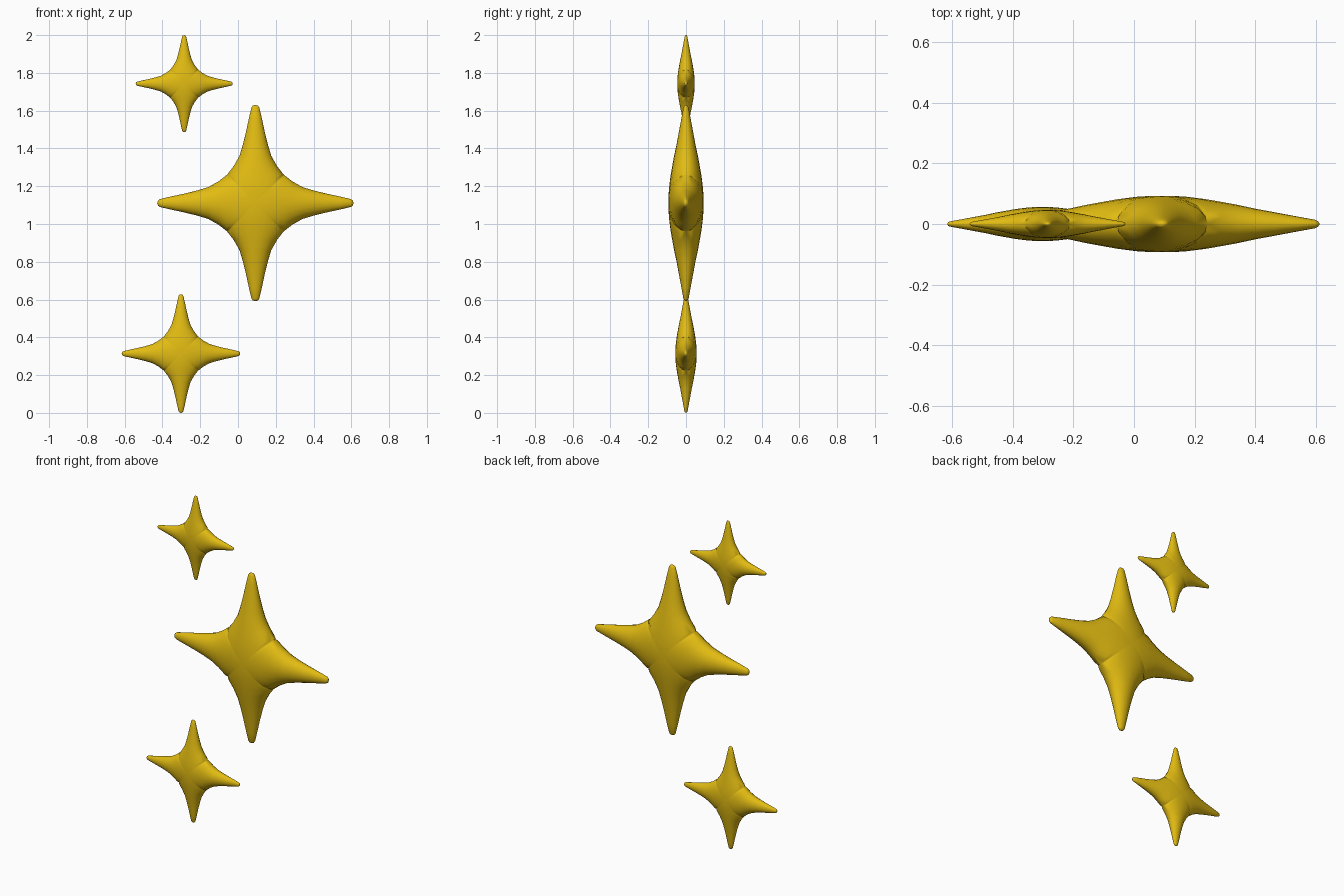
import bpy, bmesh, math

if "Cube" in bpy.data.objects:
    bpy.data.objects.remove(bpy.data.objects["Cube"])

gold = bpy.data.materials.new("gold")
gold.diffuse_color = (0.76, 0.50, 0.006, 1)
gold.use_nodes = True
gold.node_tree.nodes["Principled BSDF"].inputs["Base Color"].default_value = gold.diffuse_color

NOTCH, DEPTH = 0.15, 0.093
# stations along one arm: (distance from centre, half width, ridge half depth)
ARM = [(0.0, 0.0, 0.093), (0.04, 0.04, 0.0925), (0.08, 0.08, 0.09),
       (0.12, 0.12, 0.085), (0.15, 0.15, 0.081), (0.195, 0.115, 0.073),
       (0.25, 0.084, 0.063), (0.31, 0.066, 0.05), (0.375, 0.050, 0.038),
       (0.45, 0.034, 0.024), (0.505, 0.021, 0.014), (0.515, 0.014, 0.009),
       (0.52, 0.0, 0.0)]
STEPS = 10


def star(name, x, z, radius):
    """Four-pointed puffed star, made of four arms with elliptical sections."""
    s = radius / 0.52
    bm = bmesh.new()
    for arm in range(4):
        c, n = [(1, 0), (0, 1), (-1, 0), (0, -1)][arm]
        for side in (-1, 1):
            rows = []
            for d, w, ridge in ARM:
                # depth on the seam shared with the next arm, zero past the notch
                seam = ridge * math.sqrt(max(0, 1 - (d / NOTCH) ** 3))
                row = []
                for i in range(STEPS + 1):
                    u = math.sin(math.pi * (i / STEPS - 0.5))
                    h = math.sqrt(max(0, ridge**2 * (1 - u * u) + (seam * u) ** 2))
                    a = w * u
                    row.append(bm.verts.new(((a * c + d * n) * s, side * h * s,
                                             (d * c - a * n) * s)))
                rows.append(row)
            for r0, r1 in zip(rows, rows[1:]):
                for i in range(STEPS):
                    bm.faces.new((r0[i], r0[i + 1], r1[i + 1], r1[i]))
    # weld arms and the front and back halves together
    bmesh.ops.remove_doubles(bm, verts=bm.verts[:], dist=0.0003)
    bmesh.ops.recalc_face_normals(bm, faces=bm.faces[:])
    for f in bm.faces:
        f.smooth = True
    mesh = bpy.data.meshes.new(name)
    bm.to_mesh(mesh)
    bm.free()
    mesh.materials.append(gold)
    ob = bpy.data.objects.new(name, mesh)
    ob.location = (x, 0, z)
    bpy.context.collection.objects.link(ob)


star("large_star", 0.092, 1.111, 0.52)
star("upper_small_star", -0.285, 1.743, 0.257)
star("lower_small_star", -0.302, 0.314, 0.314)
